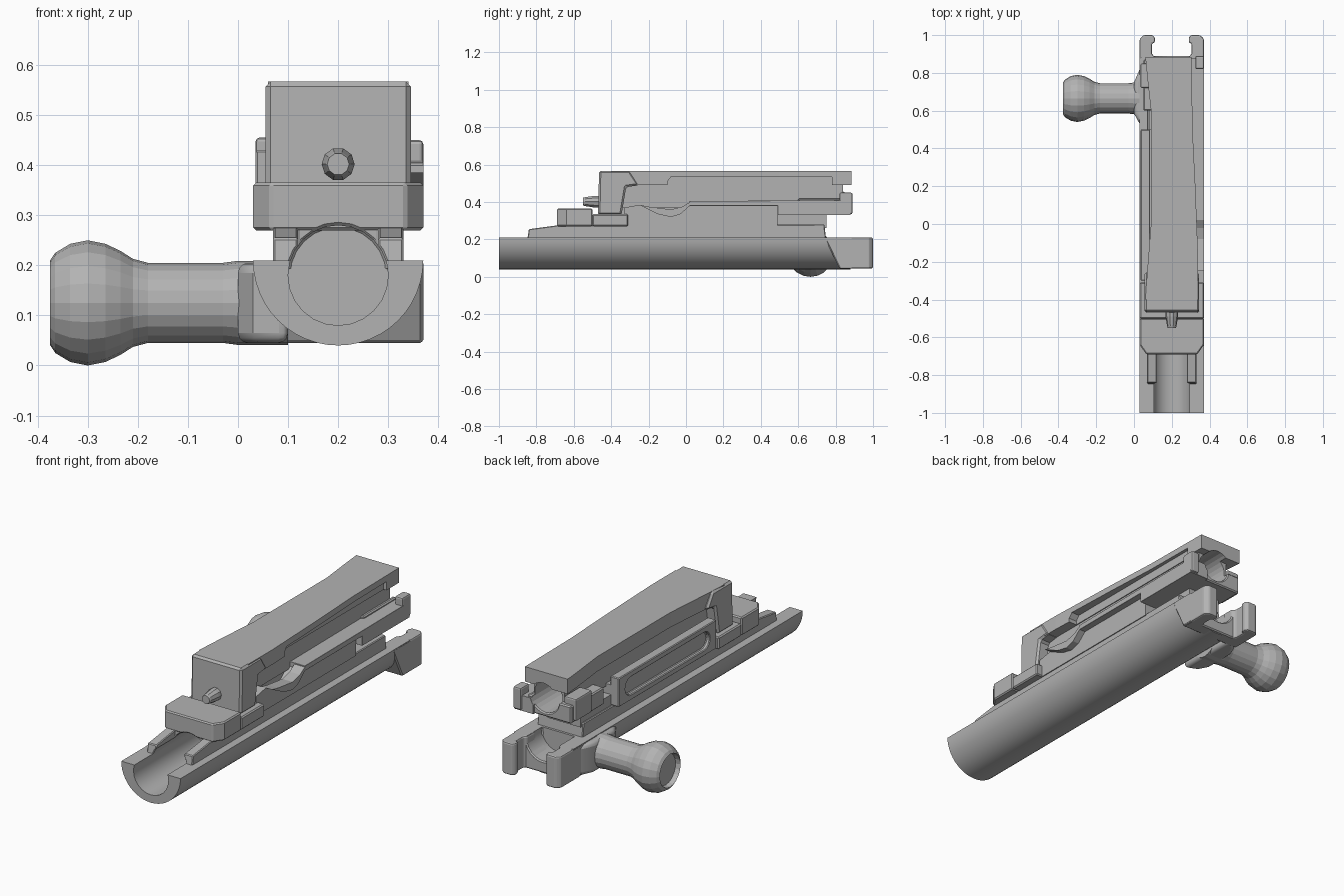
import bpy, bmesh, math
from mathutils import Vector

cube = bpy.data.objects.get("Cube")
if cube:
    bpy.data.objects.remove(cube, do_unlink=True)

steel = bpy.data.materials.new("grey_steel")
steel.use_nodes = True
GREY = (0.45, 0.45, 0.45, 1)
steel.diffuse_color = GREY
steel.node_tree.nodes["Principled BSDF"].inputs["Base Color"].default_value = GREY


def activate(ob):
    bpy.ops.object.select_all(action="DESELECT")
    ob.select_set(True)
    bpy.context.view_layer.objects.active = ob


def finish(name, bm):
    bmesh.ops.recalc_face_normals(bm, faces=bm.faces)
    me = bpy.data.meshes.new(name)
    bm.to_mesh(me)
    bm.free()
    me.materials.append(steel)
    ob = bpy.data.objects.new(name, me)
    bpy.context.collection.objects.link(ob)
    return ob


def prism(name, axis, pts, lo, hi):
    """Extrude a 2D outline along an axis: x takes (y,z), y takes (x,z), z takes (x,y)."""
    place = {"x": lambda a, b, d: (d, a, b),
             "y": lambda a, b, d: (a, d, b),
             "z": lambda a, b, d: (a, b, d)}[axis]
    bm = bmesh.new()
    face = bm.faces.new([bm.verts.new(place(a, b, lo)) for a, b in pts])
    out = bmesh.ops.extrude_face_region(bm, geom=[face])
    moved = [v for v in out["geom"] if isinstance(v, bmesh.types.BMVert)]
    bmesh.ops.translate(bm, verts=moved, vec=Vector(place(0, 0, hi - lo)))
    return finish(name, bm)


def box(name, x, y, z):
    return prism(name, "z", [(x[0], y[0]), (x[1], y[0]), (x[1], y[1]), (x[0], y[1])], *z)


def arc(cx, cz, r, a=0, b=360, n=24):
    count = n if b - a == 360 else n + 1
    angles = [math.radians(a + (b - a) * i / n) for i in range(count)]
    return [(cx + r * math.cos(t), cz + r * math.sin(t)) for t in angles]


def cut(ob, *cutters):
    activate(ob)
    for c in cutters:
        m = ob.modifiers.new("cut", "BOOLEAN")
        m.operation, m.solver, m.object = "DIFFERENCE", "EXACT", c
        bpy.ops.object.modifier_apply(modifier=m.name)


def bevel(ob, width=0.006, segments=1):
    m = ob.modifiers.new("bevel", "BEVEL")
    m.width, m.segments, m.limit_method = width, segments, "ANGLE"
    m.angle_limit = math.radians(40)


def lathe(name, pts, origin, axis, n=20):
    """Revolve (distance, radius) pairs round the x or y axis."""
    bm = bmesh.new()
    rings = []
    for d, r in pts:
        ring = []
        for u, v in arc(0, 0, r, n=n):
            p = (d, u, v) if axis == "x" else (u, d, v)
            ring.append(bm.verts.new(Vector(origin) + Vector(p)))
        rings.append(ring)
    for a, b in zip(rings, rings[1:]):
        for i in range(n):
            j = (i + 1) % n
            bm.faces.new((a[i], a[j], b[j], b[i]))
    bm.faces.new(rings[0])
    bm.faces.new(rings[-1])
    return finish(name, bm)


# cutters
front_bore = prism("front_bore_cutter", "y", arc(0.2, 0.18, 0.1), -1.1, -0.42)
front_slot = box("front_slot_cutter", (0.12, 0.28), (-1.1, -0.685), (0.2, 0.4))
rear_trough = prism("rear_trough_cutter", "y", arc(0.2, 0.2, 0.095), 0.76, 1.1)
rear_bore = prism("rear_bore_cutter", "y", arc(0.2, 0.43, 0.08), 0.6, 1.1)
cutters = [front_bore, front_slot, rear_trough, rear_bore]

# half-round carrier with rails on top
trough = prism("carrier_trough", "y", arc(0.2, 0.21, 0.17, 180, 360), -1, 0.88)
cut(trough, front_bore, front_slot, rear_trough)
rail = prism("carrier_rail", "x", [(-0.85, 0.19), (-0.84, 0.255), (-0.69, 0.275),
             (0.74, 0.28), (0.75, 0.19)], 0.07, 0.33)
cut(rail, front_bore, front_slot)
bevel(rail, 0.004)

# rear block with two hooked ears
block = prism("rear_block", "x", [(0.74, 0.21), (0.82, 0.045), (0.89, 0.045), (0.89, 0.21)],
              0.03, 0.37)
cut(block, rear_trough)
bevel(block)
ear_plan = [(0.17, 0.82), (0.17, 0.98), (0.15, 1), (0.1, 1), (0.09, 0.985), (0.09, 0.96),
            (0.105, 0.955), (0.105, 0.9), (0.09, 0.885), (0.09, 0.82)]
for side, label in ((1, "left"), (-1, "right")):
    ear = prism(label + "_rear_ear", "z", [(0.2 + side * x, y) for x, y in ear_plan], 0.045, 0.21)
    bevel(ear, 0.008, 2)

# side handle with round knob and hollow end
handle = lathe("handle", [(-0.35, 0.08), (-0.375, 0.085), (-0.365, 0.1), (-0.335, 0.118),
               (-0.3, 0.125), (-0.265, 0.118), (-0.235, 0.104), (-0.21, 0.088), (-0.18, 0.08),
               (-0.03, 0.08), (0.0, 0.084), (0.1, 0.084)], (0, 0.665, 0.125), "x")
root = prism("handle_root", "z", [(0.1, 0.5), (0.03, 0.53), (0.0, 0.585), (0.0, 0.75),
             (0.03, 0.82), (0.1, 0.86)], 0.045, 0.205)
bevel(root, 0.02, 3)

# front block and shoulder
nose = prism("front_block", "z", [(0.065, -0.69), (0.335, -0.69), (0.37, -0.64), (0.37, -0.5),
             (0.03, -0.5), (0.03, -0.64)], 0.27, 0.365)
cut(nose, front_bore)
bevel(nose)
shoulder = box("shoulder", (0.03, 0.37), (-0.5, -0.31), (0.27, 0.335))
bevel(shoulder)

# central body with a pocketed side wall
body = prism("central_body", "x", [(-0.35, 0.26), (-0.35, 0.385), (0.5, 0.385), (0.5, 0.335),
             (0.75, 0.335), (0.75, 0.26)], 0.08, 0.27)
wall = box("pocketed_wall", (0.035, 0.085), (-0.3, 0.5), (0.28, 0.43))
pocket = prism("pocket_cutter", "x", arc(0.4, 0.355, 0.045, -90, 90, 10)
               + arc(-0.2, 0.355, 0.045, 90, 270, 10), 0, 0.055)
cutters.append(pocket)
cut(wall, pocket)
bevel(wall, 0.004)

# scooped guide on the other side
scoop = [(-0.25, 0.385), (-0.15, 0.335), (-0.08, 0.32), (-0.03, 0.335), (0.02, 0.38)]
prism("scooped_guide", "x", [(-0.33, 0.27), (-0.33, 0.37)] + scoop
      + [(0.49, 0.385), (0.49, 0.27)], 0.25, 0.335)
prism("scoop_lip", "x", scoop + [(0.03, 0.405), (-0.02, 0.375), (-0.08, 0.36), (-0.2, 0.375)],
      0.31, 0.37)
arm = prism("side_arm", "x", [(0.02, 0.38), (0.02, 0.405), (0.88, 0.41), (0.88, 0.33),
            (0.49, 0.33), (0.49, 0.38)], 0.26, 0.37)
cut(arm, rear_bore)
bevel(arm, 0.004)

# rear cradle, lugs and upper web
cradle = box("rear_cradle", (0.05, 0.3), (0.6, 0.87), (0.33, 0.42))
cut(cradle, rear_bore)
bevel(cradle)
bevel(box("rear_lug", (0.325, 0.37), (0.82, 0.89), (0.335, 0.45)), 0.008, 2)
bevel(box("rear_clip", (0.035, 0.105), (0.72, 0.85), (0.34, 0.455)), 0.008, 2)
web = box("upper_web", (0.11, 0.285), (-0.35, 0.84), (0.37, 0.5))
cut(web, rear_bore)

# top bar with side groove, front head and pin
bar = prism("top_bar", "z", [(0.06, -0.4), (0.34, -0.4), (0.34, -0.2), (0.325, 0.2), (0.31, 0.5),
            (0.305, 0.885), (0.06, 0.885), (0.07, 0.78), (0.09, 0.6), (0.09, 0), (0.07, -0.25)],
            0.49, 0.567)
groove = prism("groove_cutter", "x", [(-0.1, 0.51), (-0.08, 0.535), (0.78, 0.535), (0.78, 0.48),
               (-0.1, 0.48)], 0.29, 0.5)
cutters.append(groove)
cut(bar, rear_bore, groove)
head = prism("front_head", "x", [(-0.47, 0.33), (-0.465, 0.567), (-0.3, 0.567), (-0.25, 0.49),
             (-0.32, 0.48), (-0.345, 0.33)], 0.055, 0.345)
bevel(head, 0.01)
lathe("front_pin", [(-0.55, 0.022), (-0.54, 0.025), (-0.49, 0.033), (-0.44, 0.033)],
      (0.2, 0, 0.402), "y", 10)

for c in cutters:
    bpy.data.objects.remove(c, do_unlink=True)

# smooth the round parts, keeping hard edges
for ob in (trough, root):
    activate(ob)
    bpy.ops.object.shade_smooth_by_angle(angle=math.radians(25))
